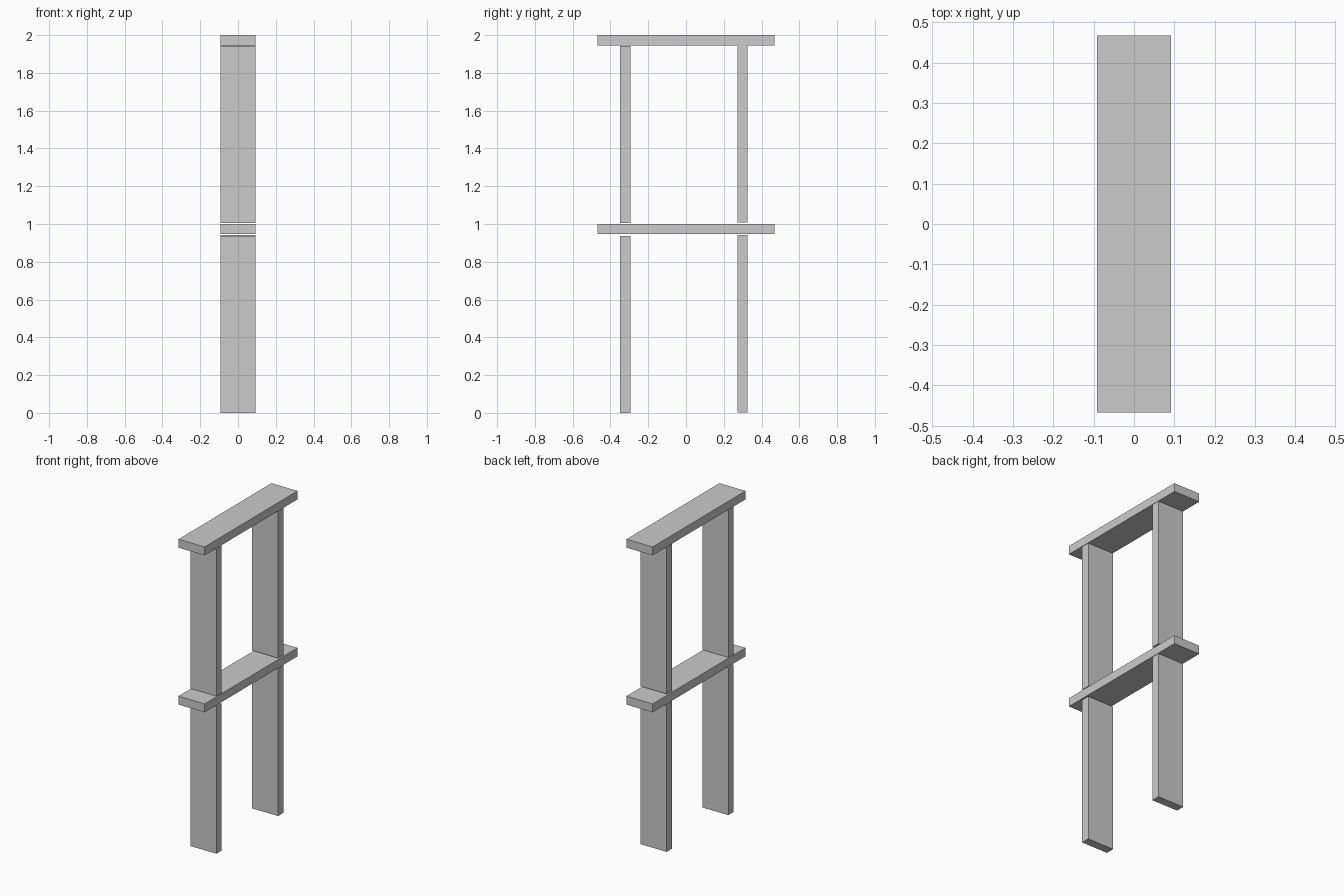
import bpy

if "Cube" in bpy.data.objects:
    bpy.data.objects.remove(bpy.data.objects["Cube"])

WIDTH = 0.184    # plank width along x
THICK = 0.054    # plank thickness
LENGTH = 0.935   # plank length


def plank(name, y, z, size):
    """Box plank centred on x = 0 at the given y and z."""
    bpy.ops.mesh.primitive_cube_add(size=1, location=(0, y, z))
    obj = bpy.context.object
    obj.name = name
    obj.scale = size
    bpy.ops.object.transform_apply(location=False, rotation=False, scale=True)
    return obj


# Horizontal planks, given by their top height
for name, top in (("middle_shelf", 1.0), ("top_shelf", 2.0)):
    plank(name, 0, top - THICK / 2, (WIDTH, LENGTH, THICK))

# Upright planks, with small gaps to the shelves: y centre, bottom, top
uprights = {
    "lower_front_upright": (-0.322, 0.0, 0.937),
    "lower_back_upright": (0.299, 0.003, 0.943),
    "upper_front_upright": (-0.322, 1.004, 1.943),
    "upper_back_upright": (0.299, 1.009, 1.944),
}
for name, (y, bottom, top) in uprights.items():
    plank(name, y, (bottom + top) / 2, (WIDTH, THICK, top - bottom))
